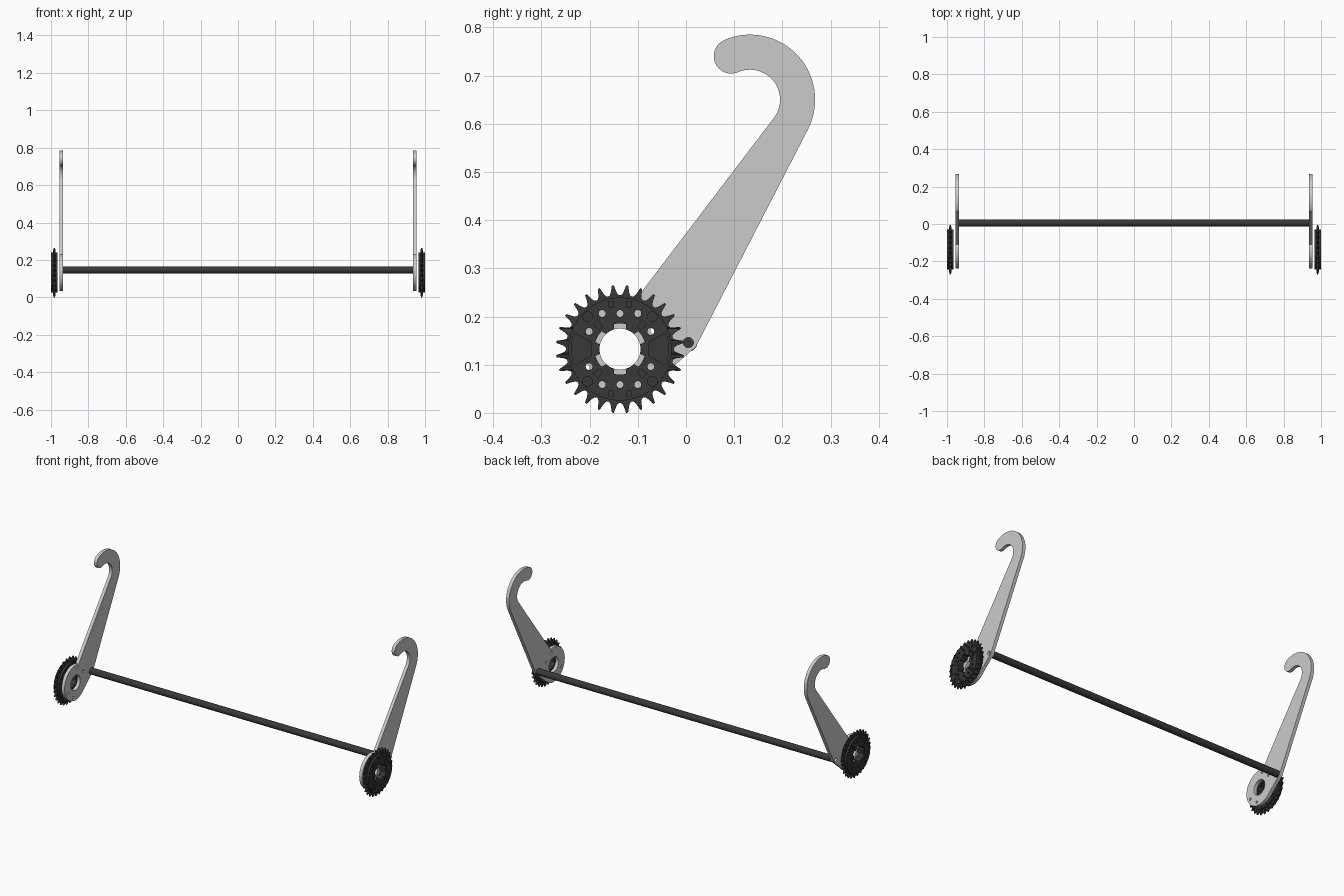
import bpy, math
from math import cos, sin, radians
from mathutils import Matrix

if "Cube" in bpy.data.objects:
    bpy.data.objects.remove(bpy.data.objects["Cube"])

CY, CZ = -0.137, 0.1325          # sprocket axis
HY, HZ = 0.133, 0.650            # hook arc centre

black = bpy.data.materials.new("black")
black.diffuse_color = (0.04, 0.04, 0.04, 1)
black.use_nodes = True
black.node_tree.nodes["Principled BSDF"].inputs["Base Color"].default_value = black.diffuse_color


def arc(cx, cy, r, a0, a1, n):
    return [(cx + r * cos(radians(a0 + (a1 - a0) * i / n)),
             cy + r * sin(radians(a0 + (a1 - a0) * i / n))) for i in range(n + 1)]


def circle(cx, cy, r, n=20):
    return arc(cx, cy, r, 0, 360, n)[:-1]


def plate(name, loops, x0, x1, mat=None, tip_r=None):
    """Fill y-z outlines (first is outer, rest are holes) and extrude from x0 to x1."""
    cu = bpy.data.curves.new(name, 'CURVE')
    cu.dimensions = '2D'
    cu.fill_mode = 'BOTH'
    cu.extrude = abs(x1 - x0) / 2
    for pts in loops:
        s = cu.splines.new('POLY')
        s.points.add(len(pts) - 1)
        for p, (a, b) in zip(s.points, pts):
            p.co = (a, b, 0, 1)
        s.use_cyclic_u = True
    tmp = bpy.data.objects.new(name + "_curve", cu)
    bpy.context.collection.objects.link(tmp)
    dg = bpy.context.evaluated_depsgraph_get()
    me = bpy.data.meshes.new_from_object(tmp.evaluated_get(dg))
    bpy.data.objects.remove(tmp)
    if tip_r:                    # thin the tooth tips
        for v in me.vertices:
            if math.hypot(v.co.x - CY, v.co.y - CZ) > tip_r:
                v.co.z *= 0.4
    me.transform(Matrix(((0, 0, 1, (x0 + x1) / 2), (1, 0, 0, 0), (0, 1, 0, 0), (0, 0, 0, 1))))
    finish(name, me, mat)


def finish(name, me, mat):
    import bmesh
    bm = bmesh.new()
    bm.from_mesh(me)
    bmesh.ops.remove_doubles(bm, verts=bm.verts, dist=1e-5)
    bmesh.ops.recalc_face_normals(bm, faces=bm.faces)
    bm.to_mesh(me)
    bm.free()
    me.shade_smooth()
    me.set_sharp_from_angle(angle=radians(25))
    me.materials.clear()
    if mat:
        me.materials.append(mat)
    ob = bpy.data.objects.new(name, me)
    bpy.context.collection.objects.link(ob)


# Hook arm outline: base disc, tapered arm, curled end with round tip
arm = arc(CY, CZ, 0.1, 74, 315, 48)
arm += [(0.010, 0.128), (0.020, 0.136), (0.025, 0.146)]
arm += arc(HY, HZ, 0.135, -27, 113.4, 36)
ty, tz = HY + 0.0986 * cos(radians(113.4)), HZ + 0.0986 * sin(radians(113.4))
arm += arc(ty, tz, 0.0363, 113.4, 293.4, 20)[1:]
arm += arc(HY, HZ, 0.0622, 113.4, -37.6, 28)[1:]
arm_holes = [circle(CY, CZ, 0.0425, 48), circle(0.005, 0.146, 0.0105)]
for dy, dz in [(0.070, 0.038), (0.021, 0.077)]:
    arm_holes += [circle(CY + s * dy, CZ + s * dz, 0.007) for s in (1, -1)]

# Sprocket outlines: teeth, lobed bore, bolt holes
TEETH = 28
gear = []
for k in range(TEETH):
    for da, r in [(-4.2, .1135), (-2.7, .1195), (-0.9, .133), (0.9, .133),
                  (2.7, .1195), (4.2, .1135), (6.43, .1115)]:
        a = radians((k + 0.5) * 360 / TEETH + da)
        gear.append((CY + r * cos(a), CZ + r * sin(a)))
bore = []
for k in range(6):
    a = 30 + 60 * k
    bore += arc(CY, CZ, 0.053, a - 14, a + 14, 6)
    bore += arc(CY, CZ, 0.043, a + 17, a + 43, 6)
bolts = []
for sy in (1, -1):
    for sz in (1, -1):
        bolts += [circle(CY + sy * 0.037, CZ + sz * 0.0737, 0.0072),
                  circle(CY + sy * 0.064, CZ + sz * 0.0365, 0.0072)]
bolts += [circle(CY, CZ + s * 0.0737, 0.0072) for s in (1, -1)]

# Shallow pockets in the sprocket faces
pockets = []
for s in (1, -1):
    pockets.append([(CY + s * a, CZ + b) for a, b in
                    [(0.060, -0.014), (0.092, -0.032), (0.098, -0.028), (0.101, 0),
                     (0.098, 0.028), (0.092, 0.032), (0.060, 0.014)]])
    for t in (1, -1):
        pockets.append(circle(CY + s * 0.067, CZ + t * 0.067, 0.010))
        pockets.append([(CY + s * a, CZ + t * b) for a, b in
                        [(0.036, 0.046), (0.043, 0.041), (0.056, 0.051), (0.046, 0.061)]])
        pockets.append([(CY + s * a, CZ + t * b) for a, b in
                        [(0.014, 0.087), (0.023, 0.087), (0.024, 0.097), (0.013, 0.099)]])

for side, s in (("right", 1), ("left", -1)):
    plate(f"hook_arm_{side}", [arm] + arm_holes, s * 0.936, s * 0.955)
    plate(f"sprocket_teeth_{side}", [gear, bore] + bolts, s * 0.9755, s * 0.9885, black, 0.125)
    rim = circle(CY, CZ, 0.107, 72)
    for face, x0, x1 in (("inner", 0.964, 0.9755), ("outer", 0.9885, 1.0)):
        # web floor of the pockets, then the raised pocketed face
        mid = x0 + 0.006 if face == "inner" else x1 - 0.006
        floor = (mid, x1) if face == "inner" else (x0, mid)
        top = (x0, mid) if face == "inner" else (mid, x1)
        plate(f"sprocket_web_{face}_{side}", [rim, bore] + bolts, s * floor[0], s * floor[1], black)
        plate(f"sprocket_face_{face}_{side}", [rim, bore] + bolts + pockets,
              s * top[0], s * top[1], black)

# Cross tube joining both arms
bpy.ops.mesh.primitive_cylinder_add(vertices=40, radius=0.0185, depth=1.872,
                                    location=(0, 0.005, 0.146), rotation=(0, math.pi / 2, 0))
tube = bpy.context.object
tube.name = "cross_tube"
tube.data.materials.append(black)
bpy.ops.object.shade_smooth_by_angle()
